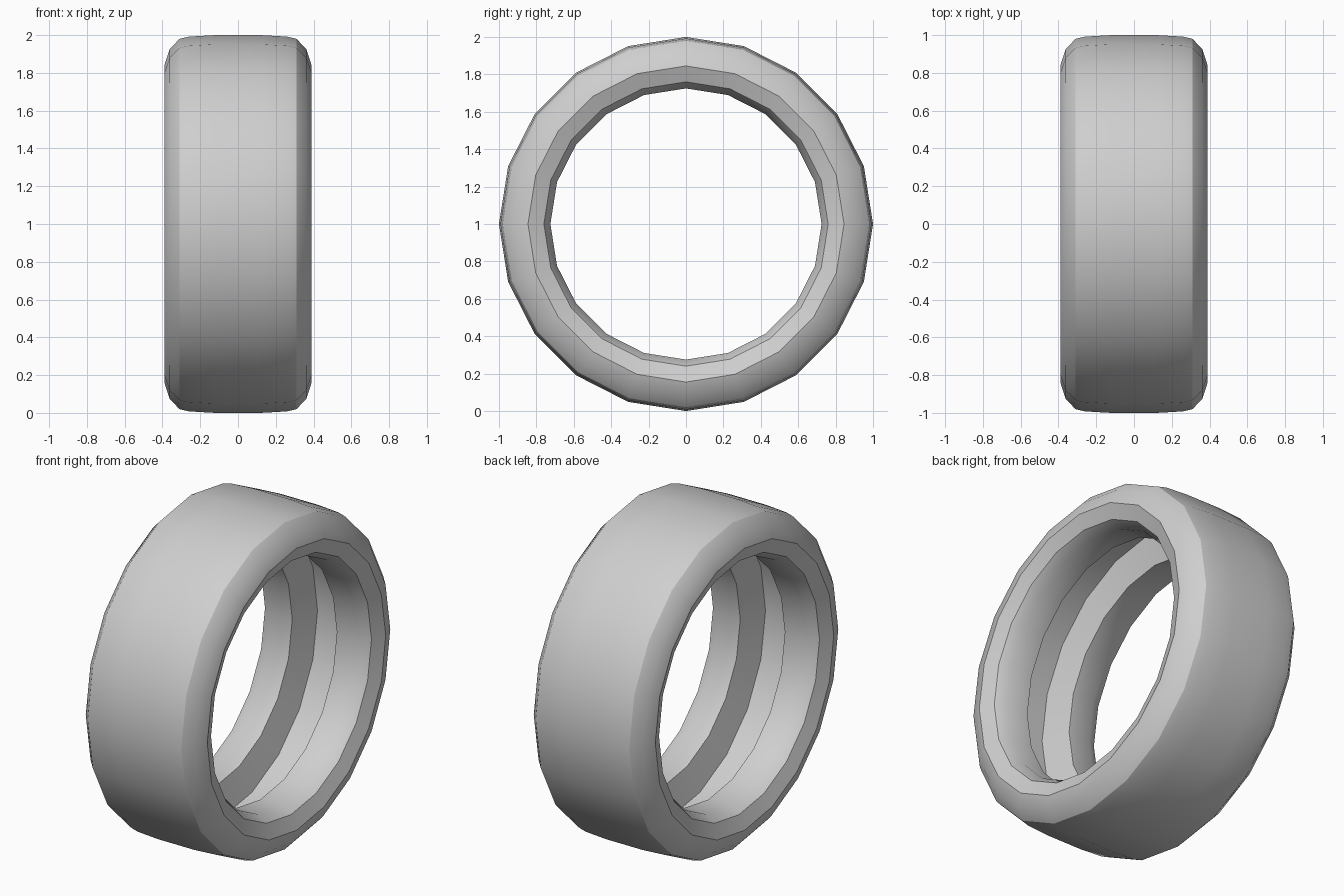
import bpy, bmesh, math

if "Cube" in bpy.data.objects:
    bpy.data.objects.remove(bpy.data.objects["Cube"])

SEG = 20  # sides of the tyre

# Half cross-section (x, radius): tread centre -> shoulder -> sidewall -> bead -> inner liner
half = [(0.12, 1.0), (0.26, 0.992), (0.31, 0.98), (0.362, 0.925), (0.388, 0.845),
        (0.353, 0.76), (0.29, 0.725), (0.148, 0.725), (0.10, 0.896)]
# Mirror to get the closed profile loop
profile = half + [(-x, r) for x, r in reversed(half)]

# Revolve the profile around the x axis
bm = bmesh.new()
rings = []
for i in range(SEG):
    a = 2 * math.pi * i / SEG
    rings.append([bm.verts.new((x, r * math.sin(a), 1 + r * math.cos(a))) for x, r in profile])
n = len(profile)
for i in range(SEG):
    p, q = rings[i], rings[(i + 1) % SEG]
    for j in range(n):
        k = (j + 1) % n
        bm.faces.new((p[j], p[k], q[k], q[j]))
bmesh.ops.recalc_face_normals(bm, faces=bm.faces)

mesh = bpy.data.meshes.new("tyre")
bm.to_mesh(mesh)
bm.free()
tyre = bpy.data.objects.new("tyre", mesh)
bpy.context.collection.objects.link(tyre)

# Single light grey colour
mat = bpy.data.materials.new("light_grey")
mat.diffuse_color = (0.62, 0.62, 0.62, 1)
mat.use_nodes = True
mat.node_tree.nodes["Principled BSDF"].inputs["Base Color"].default_value = mat.diffuse_color
mesh.materials.append(mat)

# Smooth shading with sharp shoulder and bead edges
bpy.context.view_layer.objects.active = tyre
tyre.select_set(True)
bpy.ops.object.shade_smooth_by_angle(angle=math.radians(30))
